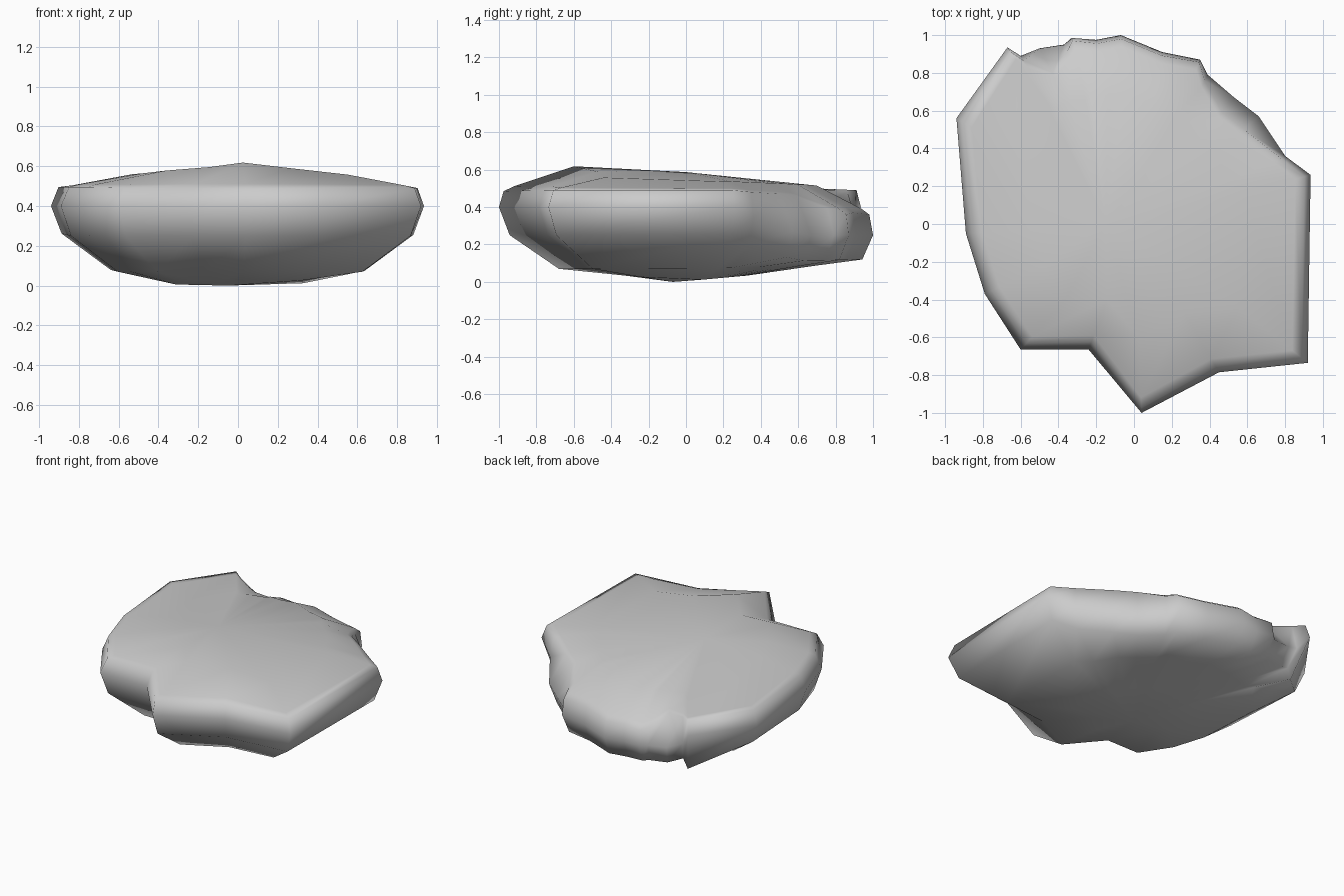
import bpy, bmesh

if "Cube" in bpy.data.objects:
    bpy.data.objects.remove(bpy.data.objects["Cube"])

# Outline of the stone seen from above, counterclockwise from the front tip:
# x, y, height of widest point, rim scale, rim height
OUTLINE = [
    (0.04, -1.0, .40, .975, .485), (0.45, -0.785, .40, .965, .49),
    (0.92, -0.735, .40, .965, .49), (0.935, 0.26, .40, .965, .49),
    (0.80, 0.36, .34, .97, .48), (0.66, 0.57, .27, .88, .47),
    (0.53, 0.67, .25, .88, .46), (0.39, 0.79, .25, .96, .39),
    (0.35, 0.87, .25, .985, .36), (0.15, 0.91, .25, .98, .37),
    (-0.07, 1.0, .25, .98, .36), (-0.20, 0.975, .25, .98, .36),
    (-0.33, 0.985, .26, .985, .36), (-0.37, 0.95, .26, .96, .37),
    (-0.50, 0.93, .27, .86, .45), (-0.60, 0.89, .31, .97, .48),
    (-0.67, 0.935, .40, .975, .49), (-0.94, 0.56, .40, .96, .495),
    (-0.89, -0.05, .40, .955, .495), (-0.79, -0.37, .40, .955, .495),
    (-0.60, -0.665, .40, .95, .49), (-0.24, -0.665, .40, .94, .49),
]
BACK_CORNER = 16  # this corner hangs lower than its neighbours


def top_height(x, y):
    """Gentle dome of the upper face, raised toward the front tip."""
    bump = 0.035 * max(0, 1 - abs(x) / 0.5) * max(0, -y - 0.2) / 0.4
    return 0.585 - 0.09 * x * x - 0.10 * max(y, 0) + bump


def ring_points():
    """Rings from the underside up to the upper face."""
    rings = [[] for _ in range(7)]
    for i, (x, y, mid, rim, rim_z) in enumerate(OUTLINE):
        back = max(0, y)
        low, low_z = (.89, .11) if i == BACK_CORNER else (.943, mid - .15 + .02 * back)
        s = 0.6 + 0.1 * back
        top_z = top_height(x * s, y * s)
        edge = rim + (s - rim) * .15
        edge_z = rim_z + (top_z - rim_z) * .2
        rings[0].append((x * .35, y * .33, .004 + .03 * abs(y)))
        rings[1].append((x * .68, y * .68, .07 + .015 * back))
        rings[2].append((x * low, y * low, low_z))
        rings[3].append((x, y, mid))
        rings[4].append((x * rim, y * rim, rim_z))
        rings[5].append((x * edge, y * edge, edge_z))
        rings[6].append((x * s, y * s, top_z))
    return rings


# Loft the rings and close both faces with a fan
bm = bmesh.new()
loops = [[bm.verts.new(p) for p in ring] for ring in ring_points()]
n = len(OUTLINE)
under = bm.verts.new((-0.05, -0.07, 0))
crown = bm.verts.new((-0.15, 0, 0.587))
for i in range(n):
    j = (i + 1) % n
    for a, b in zip(loops, loops[1:]):
        bm.faces.new((a[i], a[j], b[j], b[i]))
    bm.faces.new((under, loops[0][j], loops[0][i]))
    bm.faces.new((crown, loops[-1][i], loops[-1][j]))
bmesh.ops.recalc_face_normals(bm, faces=bm.faces)
for f in bm.faces:
    f.smooth = True

mesh = bpy.data.meshes.new("flat_stone")
bm.to_mesh(mesh)
bm.free()
stone = bpy.data.objects.new("flat_stone", mesh)
bpy.context.collection.objects.link(stone)
